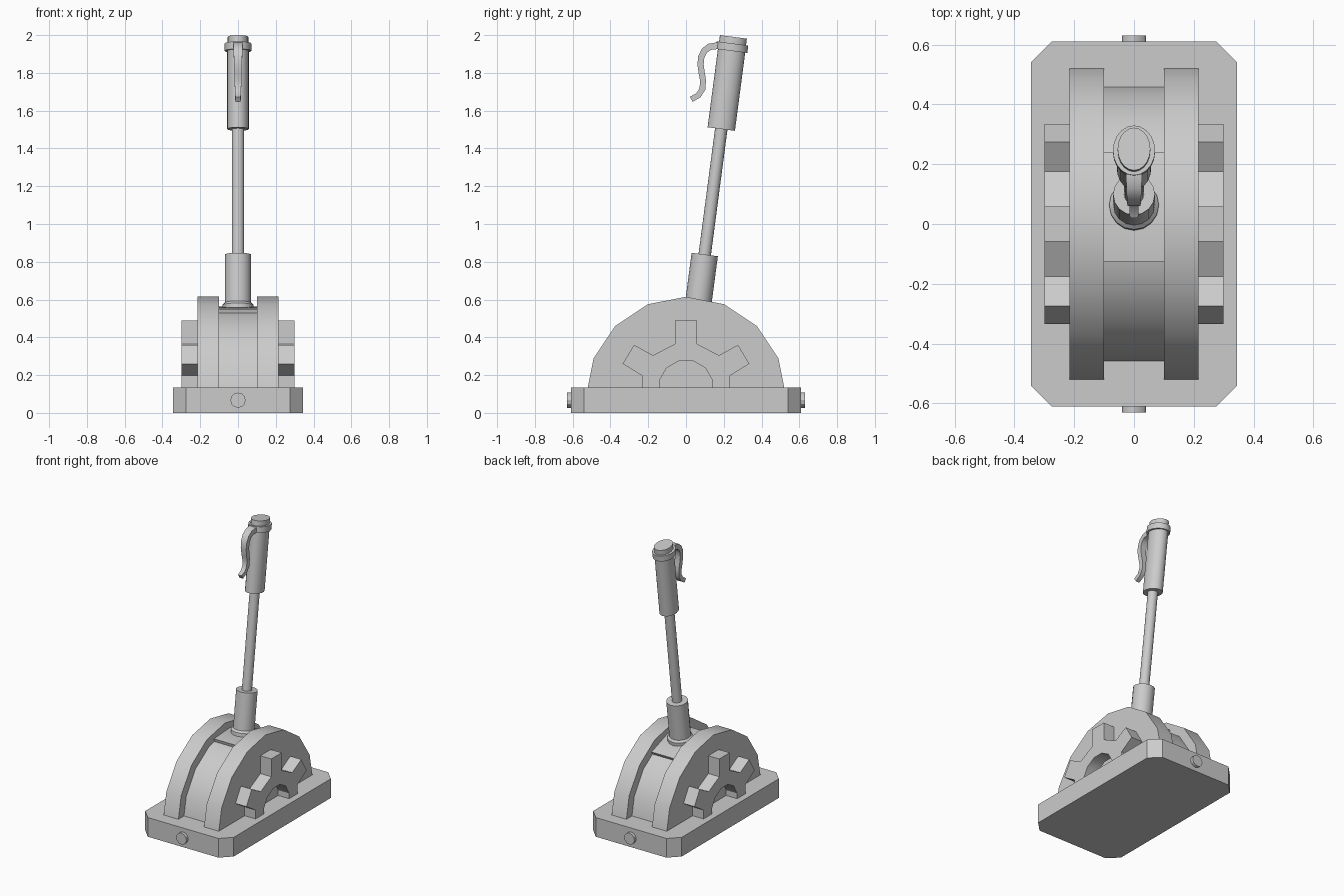
import bpy, bmesh
from math import sin, cos, radians
from mathutils import Matrix, Vector

if "Cube" in bpy.data.objects:
    bpy.data.objects.remove(bpy.data.objects["Cube"])

PIVOT = 0.085     # height of the lever pivot
DECK = 0.135      # top of the base
TILT = Matrix.Translation((0, 0, PIVOT)) @ Matrix.Rotation(radians(-7.5), 4, 'X')


def finish(name, bm):
    bmesh.ops.recalc_face_normals(bm, faces=bm.faces[:])
    me = bpy.data.meshes.new(name)
    bm.to_mesh(me)
    bm.free()
    ob = bpy.data.objects.new(name, me)
    bpy.context.collection.objects.link(ob)
    bpy.ops.object.select_all(action='DESELECT')
    ob.select_set(True)
    bpy.context.view_layer.objects.active = ob
    bpy.ops.object.shade_smooth_by_angle(angle=radians(30))
    return ob


def plate(name, outline, x0, x1):
    """Extrude a (y, z) outline from x0 to x1."""
    bm = bmesh.new()
    face = bm.faces.new([bm.verts.new((x0, y, z)) for y, z in outline])
    ext = bmesh.ops.extrude_face_region(bm, geom=[face])['geom']
    bmesh.ops.translate(bm, vec=(x1 - x0, 0, 0),
                        verts=[v for v in ext if isinstance(v, bmesh.types.BMVert)])
    return finish(name, bm)


def arc(r, start, stop, step, zc):
    """Points on a circle, angle measured from straight up."""
    n = round((stop - start) / step)
    angs = [radians(start + i * step) for i in range(n + 1)]
    return [(r * sin(a), zc + r * cos(a)) for a in angs]


def half_drum(r):
    """Top of a 16-gon, cut off just at the deck."""
    pts = arc(r, -67.5, 67.5, 22.5, PIVOT)
    y, z = pts[-1]
    t = (z - DECK) / (z - PIVOT)
    foot = y + (r - y) * t
    return [(-foot, DECK)] + pts + [(foot, DECK)]


def lathe(name, profile, sx=1.0, sides=16):
    """Turn (radius, height along the lever) round the tilted lever axis."""
    bm = bmesh.new()
    rings = []
    for r, d in profile:
        rings.append([bm.verts.new(TILT @ Vector((sx * r * cos(a), r * sin(a), d)))
                      for a in (radians(360 * i / sides) for i in range(sides))])
    for a, b in zip(rings, rings[1:]):
        for i in range(sides):
            j = (i + 1) % sides
            bm.faces.new((a[i], a[j], b[j], b[i]))
    bm.faces.new(rings[0])
    bm.faces.new(rings[-1])
    return finish(name, bm)


# Base with chamfered corners
bm = bmesh.new()
bmesh.ops.create_cube(bm, size=1, matrix=Matrix.Translation((0, 0, DECK / 2))
                      @ Matrix.Diagonal((0.69, 1.22, DECK, 1)))
upright = [e for e in bm.edges if abs(e.verts[0].co.z - e.verts[1].co.z) > 0.1]
bmesh.ops.bevel(bm, geom=upright, offset=0.07, segments=1, affect='EDGES')
finish("base", bm)

# Bolts at both ends of the base
for s, side in ((-1, "front"), (1, "back")):
    bm = bmesh.new()
    bmesh.ops.create_cone(bm, cap_ends=True, segments=12, radius1=0.04, radius2=0.04, depth=0.04,
                          matrix=Matrix.Translation((0, s * 0.611, 0.067))
                          @ Matrix.Rotation(radians(90), 4, 'X'))
    finish(side + "_bolt", bm)

# Central drum and the raised slide plate that moves with the lever
plate("drum", half_drum(0.468), -0.10, 0.10)
slide = arc(0.482, -15, 30, 22.5, PIVOT) + arc(0.44, -15, 30, 22.5, PIVOT)[::-1]
plate("slide_plate", slide, -0.10, 0.10)

# Side discs and half gears
half_gear = [(0.14, DECK), (0.233, DECK), (0.233, 0.197), (0.335, 0.26), (0.275, 0.36),
             (0.175, 0.305), (0.058, 0.365), (0.058, 0.49)]
hole = arc(0.145, -75, 75, 30, DECK)
gear = half_gear + [(-y, z) for y, z in reversed(half_gear)] + hole
for s, side in ((-1, "left"), (1, "right")):
    plate(side + "_disc", half_drum(0.53), s * 0.10, s * 0.215)
    plate(side + "_gear", gear, s * 0.215, s * 0.30)

# Lever: collar, socket, rod, oval grip, band and cap
lathe("lever_collar", [(0.083, 0.465), (0.083, 0.490), (0.07, 0.503)])
lathe("socket", [(0.07, 0.47), (0.07, 0.76)])
lathe("rod", [(0.033, 0.75), (0.033, 1.44)])
lathe("grip", [(0.073, 1.43), (0.073, 1.85)], 0.79, 20)
lathe("grip_band", [(0.084, 1.847), (0.084, 1.887)], 0.84, 20)
lathe("grip_cap", [(0.072, 1.88), (0.072, 1.922)], 0.76, 20)

# Curved release handle: a tapering strip swept along a path
path = [(0.20, 1.943), (0.159, 1.943), (0.125, 1.938), (0.098, 1.918), (0.081, 1.885),
        (0.077, 1.845), (0.083, 1.80), (0.090, 1.76), (0.087, 1.715), (0.066, 1.682), (0.028, 1.66)]
bm = bmesh.new()
rings = []
for i, (y, z) in enumerate(path):
    a, b = path[max(i - 1, 0)], path[min(i + 1, len(path) - 1)]
    t = Vector((b[0] - a[0], b[1] - a[1])).normalized()
    f = i / (len(path) - 1)
    w, h = 0.028 - 0.014 * f, 0.018 - 0.003 * f
    rings.append([bm.verts.new((sx * w, y - t.y * h * k, z + t.x * h * k))
                  for sx, k in ((-1, -1), (1, -1), (1, 1), (-1, 1))])
for a, b in zip(rings, rings[1:]):
    for i in range(4):
        j = (i + 1) % 4
        bm.faces.new((a[i], a[j], b[j], b[i]))
bm.faces.new(rings[0])
bm.faces.new(rings[-1])
finish("release_handle", bm)
